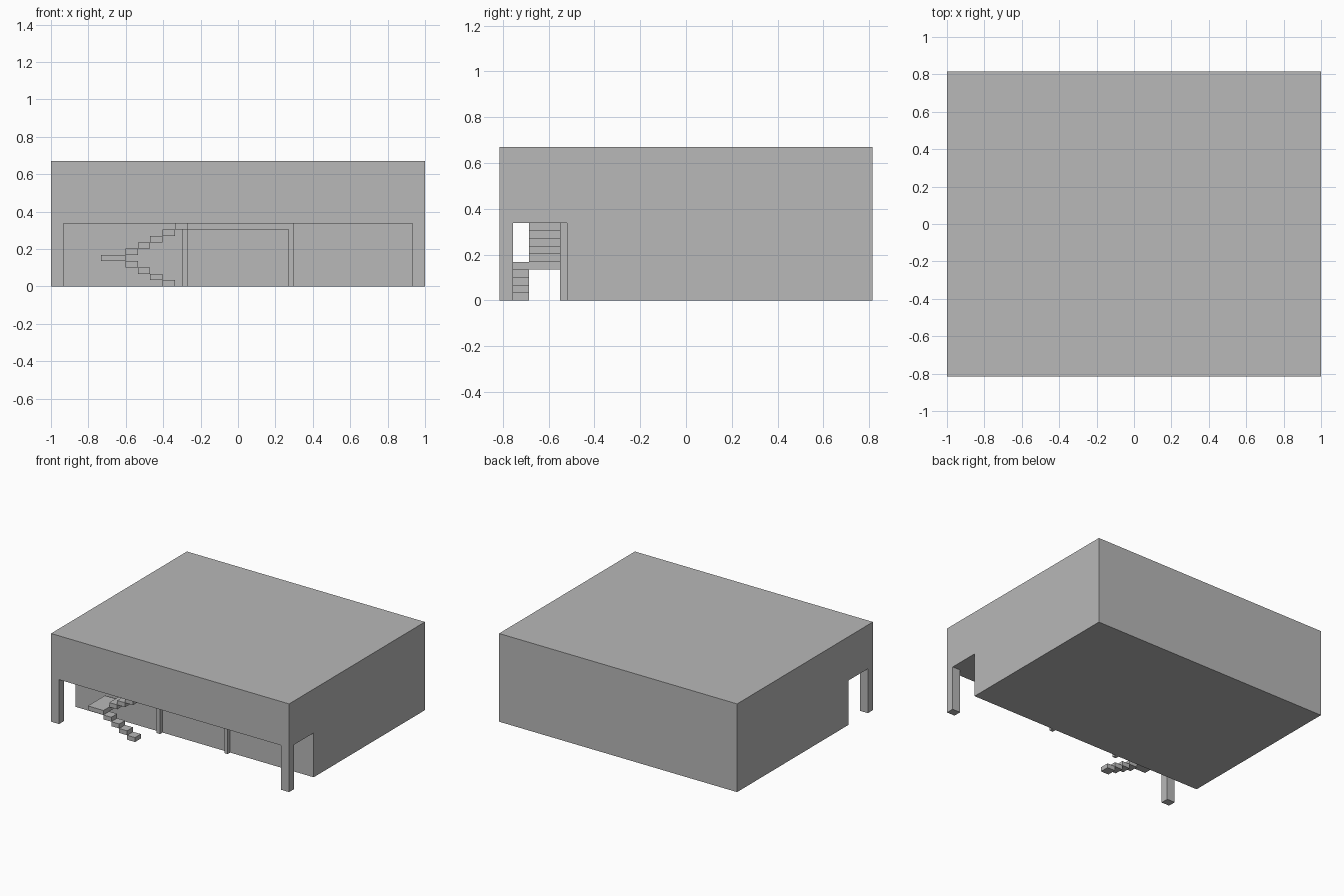
import bpy
import bmesh

cube = bpy.data.objects.get("Cube")
if cube:
    bpy.data.objects.remove(cube, do_unlink=True)

grey = bpy.data.materials.new("plain grey")
grey.use_nodes = True
colour = (0.48, 0.48, 0.48, 1)
grey.diffuse_color = colour
grey.node_tree.nodes["Principled BSDF"].inputs["Base Color"].default_value = colour


def extrude_profile(name, points, offset):
    """Make a solid by pushing a closed outline along an offset."""
    bm = bmesh.new()
    face = bm.faces.new([bm.verts.new(p) for p in points])
    result = bmesh.ops.extrude_face_region(bm, geom=[face], use_keep_orig=True)
    moved = [v for v in result["geom"] if isinstance(v, bmesh.types.BMVert)]
    bmesh.ops.translate(bm, verts=moved, vec=offset)
    bmesh.ops.recalc_face_normals(bm, faces=bm.faces[:])
    mesh = bpy.data.meshes.new(name)
    bm.to_mesh(mesh)
    bm.free()
    mesh.materials.append(grey)
    obj = bpy.data.objects.new(name, mesh)
    bpy.context.collection.objects.link(obj)
    return obj


def box(name, x, y, z):
    """Make a box from its low and high limits on each axis."""
    base = [(x[0], y[0], z[0]), (x[1], y[0], z[0]),
            (x[1], y[1], z[0]), (x[0], y[1], z[0])]
    return extrude_profile(name, base, (0, 0, z[1] - z[0]))


HALF_DEPTH = 0.815
TOP = 0.67
CEILING = 0.337
WALL = -0.52          # set-back ground floor wall
PILLAR_BACK = -0.755
FRAME_FRONT = -0.55
SPLIT = -0.685        # line between the two flights

# Building body with the overhanging upper floor
outline = [(WALL, 0), (HALF_DEPTH, 0), (HALF_DEPTH, TOP),
           (-HALF_DEPTH, TOP), (-HALF_DEPTH, CEILING), (WALL, CEILING)]
extrude_profile("building_body", [(-1, y, z) for y, z in outline], (2, 0, 0))

# Corner pillars and door posts, one on each side
for side, sign in (("left", 1), ("right", -1)):
    box(side + "_pillar", sorted((sign, sign * 0.933)),
        (-HALF_DEPTH, PILLAR_BACK), (0, CEILING))
    box(side + "_door_post", sorted((sign * 0.27, sign * 0.298)),
        (FRAME_FRONT, WALL), (0, CEILING))

# Door lintel
box("door_lintel", (-0.27, 0.27), (FRAME_FRONT, WALL), (0.303, CEILING))

# Stairs: lower flight, landing, and upper flight turning back
TREAD = 0.0663
RISE = CEILING / 10
LANDING_EDGE = -0.602
for i in range(4):
    x = LANDING_EDGE + (3 - i) * TREAD
    box(f"lower_step_{i + 1}", (x, x + TREAD), (PILLAR_BACK, SPLIT),
        (i * RISE, (i + 1) * RISE))
box("landing", (-0.733, LANDING_EDGE), (PILLAR_BACK, FRAME_FRONT),
    (4 * RISE, 5 * RISE))
for i in range(5):
    x = LANDING_EDGE + i * TREAD
    box(f"upper_step_{i + 1}", (x, x + TREAD), (SPLIT, FRAME_FRONT),
        ((i + 5) * RISE, (i + 6) * RISE))
